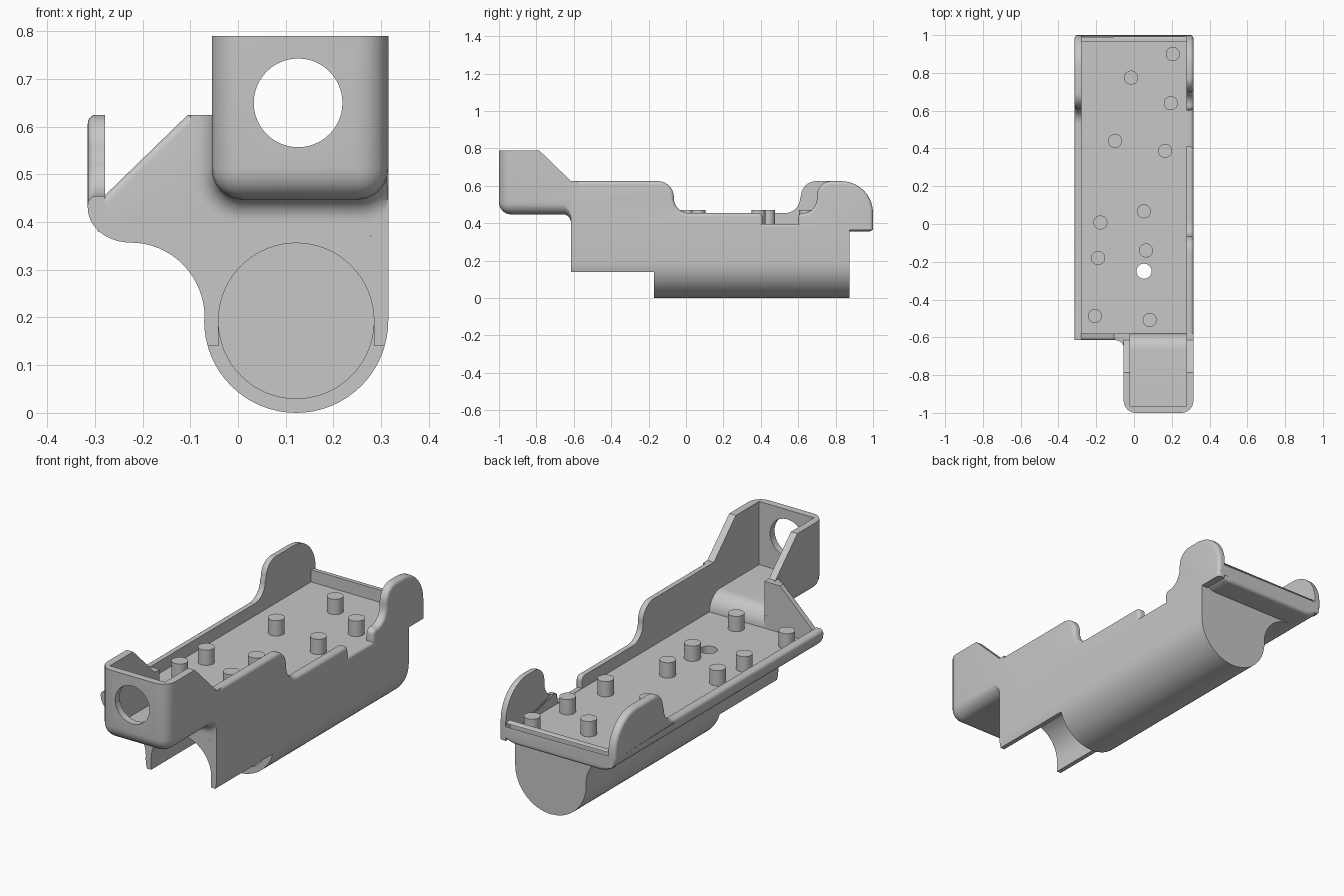
import bpy, bmesh
from math import cos, sin, radians

cube = bpy.data.objects.get("Cube")
if cube:
    bpy.data.objects.remove(cube, do_unlink=True)

GREY = (0.57, 0.57, 0.57, 1)
grey = bpy.data.materials.new("plain grey")
grey.use_nodes = True
grey.diffuse_color = GREY
grey.node_tree.nodes["Principled BSDF"].inputs["Base Color"].default_value = GREY

PLACE = {"x": lambda a, b, t: (t, a, b),
         "y": lambda a, b, t: (a, t, b),
         "z": lambda a, b, t: (a, b, t)}


def arc(ca, cb, ra, rb, start, end, n=10):
    angles = [radians(start + (end - start) * i / n) for i in range(n + 1)]
    return [(ca + ra * cos(t), cb + rb * sin(t)) for t in angles]


def circle(ca, cb, r, n=48):
    return arc(ca, cb, r, r, 0, 360, n)[:-1]


def loft(name, axis, sections, rule=None, radius=0.018):
    """Skin (position, profile) sections; round the edges whose ends pass the rule."""
    bm = bmesh.new()
    rings = [[bm.verts.new(PLACE[axis](a, b, t)) for a, b in pts] for t, pts in sections]
    bm.faces.new(rings[0])
    bm.faces.new(rings[-1])
    for one, two in zip(rings, rings[1:]):
        for i in range(len(one)):
            j = (i + 1) % len(one)
            bm.faces.new((one[i], one[j], two[j], two[i]))
    bmesh.ops.recalc_face_normals(bm, faces=bm.faces)
    if rule:
        edges = [e for e in bm.edges if rule(e.verts[0].co, e.verts[1].co)]
        bmesh.ops.bevel(bm, geom=edges, offset=radius, segments=6, profile=0.5, affect="EDGES")
        bmesh.ops.recalc_face_normals(bm, faces=bm.faces)
    mesh = bpy.data.meshes.new(name)
    bm.to_mesh(mesh)
    bm.free()
    mesh.materials.append(grey)
    obj = bpy.data.objects.new(name, mesh)
    bpy.context.collection.objects.link(obj)
    return obj


def prism(name, points, axis, lo, hi, rule=None, radius=0.018):
    return loft(name, axis, [(lo, points), (hi, points)], rule, radius)


def block(name, x, y, z):
    return prism(name, [(x[0], y[0]), (x[1], y[0]), (x[1], y[1]), (x[0], y[1])], "z", *z)


def combine(target, tools, operation):
    for tool in tools:
        mod = target.modifiers.new("combine", "BOOLEAN")
        mod.operation, mod.solver, mod.object = operation, "EXACT", tool
        mod.use_hole_tolerant = True
        bpy.context.view_layer.objects.active = target
        bpy.ops.object.modifier_apply(modifier=mod.name)
        bpy.data.objects.remove(tool, do_unlink=True)


def near(a, b):
    return abs(a - b) < 0.001


W, IN, FRONT, FLOOR, RIM = 0.315, 0.279, -0.615, 0.395, 0.455
BOX_X, BOX_Z, BOX_R = -0.055, 0.447, 0.065

# Shallow tray with rounded lower sides
section = (arc(-0.225, 0.43, 0.09, 0.073, 180, 270)
           + arc(0.225, 0.43, 0.09, 0.073, 270, 331)
           + [(0.3, FLOOR), (-IN, FLOOR), (-IN, 0.43)])
body = prism("tray_body", section, "y", FRONT, 1,
             lambda p, q: near(p.y, 1) and near(q.y, 1)
             and (max(p.x, q.x) < -0.3 or max(p.z, q.z) < 0.39))

# Barrel housing under the tray
barrel = ([(W, 0.37)] + arc(0.122, 0.193, 0.193, 0.193, 0, -180, 32)
          + arc(-0.225, 0.2, 0.155, 0.157, 0, 90, 16) + [(-0.225, 0.37)])
parts = [prism("barrel_housing", barrel, "y", FRONT, 0.875)]

# Side walls with rear ears, rounded on the outer rim
ear_back = [(0.83, 0.625)] + arc(0.83, RIM, 0.17, 0.17, 90, 0)[1:]
left_wall = ([(FRONT, 0.365), (FRONT, 0.625)] + arc(-0.15, 0.54, 0.085, 0.085, 90, 0)
             + arc(0.015, 0.535, 0.08, 0.08, 180, 270)
             + arc(0.385, 0.43, 0.025, 0.025, 90, 0, 6) + [(0.41, 0.397), (0.6, 0.397)]
             + arc(0.625, 0.43, 0.025, 0.025, 180, 90, 6)
             + arc(0.63, 0.535, 0.07, 0.08, 270, 360) + arc(0.775, 0.545, 0.075, 0.08, 180, 90)
             + ear_back + [(1, 0.365)])
right_wall = ([(FRONT, 0.43), (FRONT, RIM)] + arc(0.53, 0.535, 0.08, 0.08, 270, 360)
              + arc(0.695, 0.545, 0.08, 0.08, 180, 90) + ear_back + [(1, 0.43)])
for name, profile, side, low in (("left_wall", left_wall, 1, 0.39),
                                 ("right_wall", right_wall, -1, 0.44)):
    parts.append(prism(name, profile, "x", side * IN, side * W,
                       lambda p, q: near(abs(p.x), W) and near(abs(q.x), W)
                       and max(p.z, q.z) > low and max(p.y, q.y) > -0.6))

# Rear lip
lip = [(0.965, 0.38), (0.965, RIM)] + arc(0.98, 0.435, 0.02, 0.02, 90, 0, 6) + [(1, 0.38)]
parts.append(prism("rear_lip", lip, "x", -0.295, 0.295))

# Front socket box
box = [(-1, BOX_Z), (-0.58, BOX_Z), (-0.58, 0.625), (FRONT, 0.625), (-0.785, 0.79), (-1, 0.79)]
socket = prism("socket_box", box, "x", BOX_X, W,
               lambda p, q: (near(p.z, BOX_Z) and near(q.z, BOX_Z) and min(p.y, q.y) < -0.9)
               or (near(p.y, -1) and near(q.y, -1) and near(p.x, q.x)), BOX_R)


# Flare that blends the box into the front wall
def flare_outline(grow):
    r, cz = BOX_R + grow, BOX_Z + BOX_R
    pts = ([(BOX_X - grow, 0.624)] + arc(BOX_X + BOX_R, cz, r, r, 180, 270)
           + arc(W - BOX_R, cz, r, r, 270, 360) + [(W, 0.624)])
    return [(min(x, W - 0.002), z) for x, z in pts]


flare = [(-0.66 + 0.045 * sin(radians(a)), flare_outline(0.047 * (1 - cos(radians(a))) - 0.002))
         for a in range(0, 91, 10)]
flare.append((-0.59, flare_outline(0.045)))

# Sloped front wall with a sill under the box
wall = [(-0.29, 0.38), (-0.29, RIM), (-0.28, RIM), (-0.105, 0.625), (-0.03, 0.625),
        (-0.03, 0.46), (0.29, 0.46), (0.29, 0.38)]
front_wall = prism("front_wall", wall, "y", FRONT, -0.58,
                   lambda p, q: near(p.y, FRONT) and near(q.y, FRONT)
                   and min(p.z, q.z) > 0.45 and max(p.x, q.x) < -0.02 and not near(p.x, q.x), 0.015)
combine(socket, [loft("box_flare", "y", flare), front_wall], "UNION")

# Box hollow with a rounded step down to the tray, and the round opening
inside = ([(-0.965, 1), (-0.965, 0.48)] + arc(-0.665, FLOOR, 0.085, 0.085, 90, 0)
          + [(-0.56, FLOOR), (-0.56, 1)])
combine(socket, [prism("box_inside", inside, "x", -0.02, IN),
                 prism("box_opening", circle(0.126, 0.65, 0.093), "y", -1.1, -0.9)], "DIFFERENCE")
combine(body, parts + [socket], "UNION")

# Barrel bore, open front end and floor hole
combine(body, [
    prism("barrel_bore", circle(0.122, 0.193, 0.163, 64), "y", -0.7, 0.84),
    block("open_front", (-0.5, 0.5), (-0.7, -0.17), (-0.1, 0.14)),
    block("bore_sides", (-0.041, 0.285), (-0.7, -0.17), (-0.1, 0.193)),
    prism("floor_hole", circle(0.053, -0.25, 0.04, 32), "z", 0.3, 0.5),
], "DIFFERENCE")

# Locating pegs on the tray floor
pegs = [(0.205, 0.9), (-0.015, 0.775), (0.195, 0.64), (-0.1, 0.44), (0.165, 0.387), (0.052, 0.067),
        (-0.178, 0.008), (0.063, -0.14), (-0.19, -0.18), (-0.207, -0.487), (0.083, -0.508)]
solids = [body] + [prism("peg", circle(x, y, 0.037, 32), "z", 0.39, 0.47) for x, y in pegs]

# Smooth shading with sharp edges kept
bpy.ops.object.select_all(action="DESELECT")
for obj in solids:
    obj.select_set(True)
bpy.context.view_layer.objects.active = body
bpy.ops.object.shade_smooth_by_angle(angle=radians(30))
